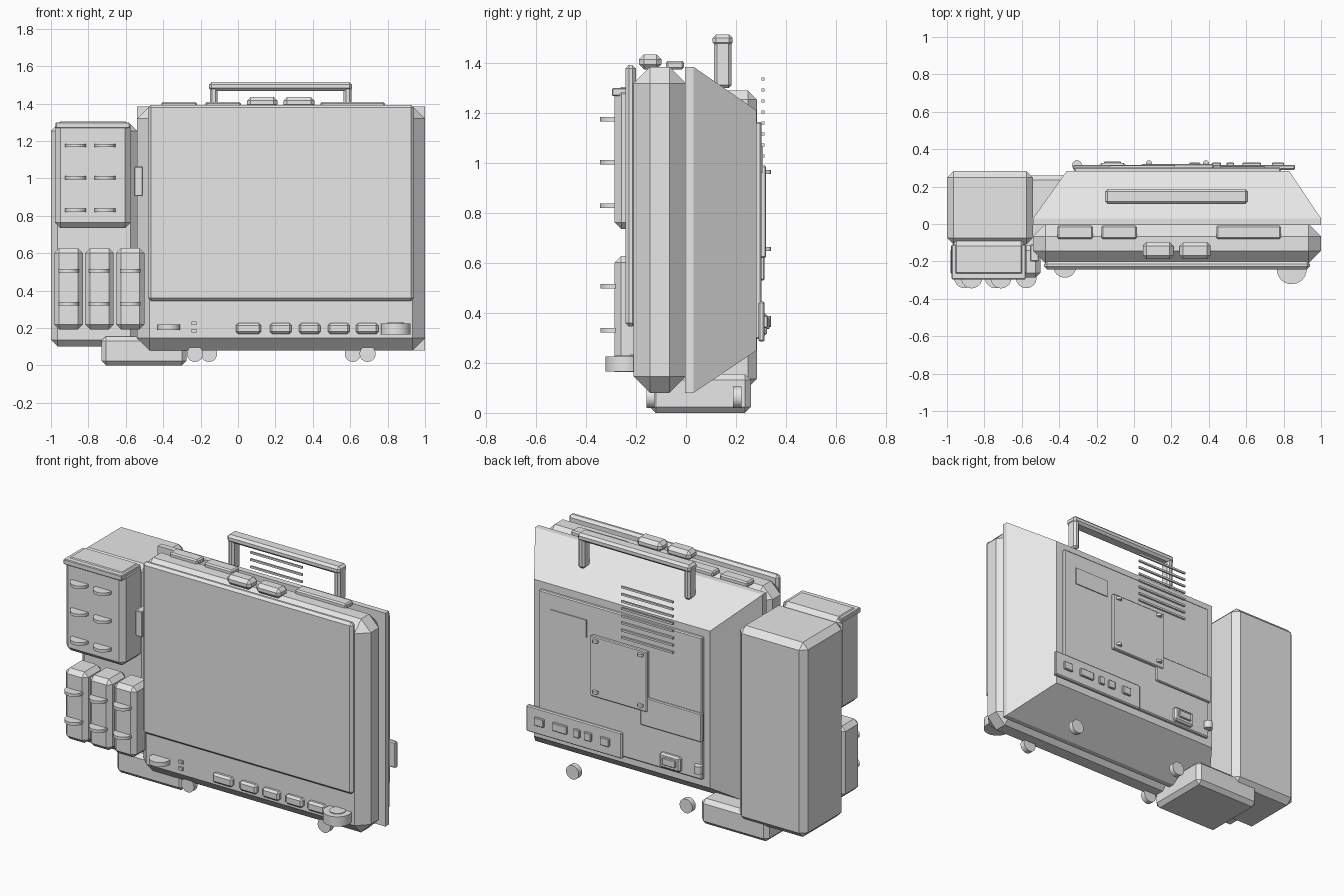
import bpy, bmesh, math

if "Cube" in bpy.data.objects:
    bpy.data.objects.remove(bpy.data.objects["Cube"])

mat = bpy.data.materials.new("plain light grey")
mat.diffuse_color = (0.8, 0.8, 0.8, 1)
mat.use_nodes = True
mat.node_tree.nodes["Principled BSDF"].inputs["Base Color"].default_value = mat.diffuse_color


def finish(name, bm):
    bmesh.ops.recalc_face_normals(bm, faces=bm.faces)
    me = bpy.data.meshes.new(name)
    bm.to_mesh(me)
    bm.free()
    me.materials.append(mat)
    ob = bpy.data.objects.new(name, me)
    bpy.context.collection.objects.link(ob)
    return ob


def box(name, x, y, z, bevel=0.0):
    """Box given by its (min, max) along each axis, with a one-step chamfer."""
    bm = bmesh.new()
    bmesh.ops.create_cube(bm, size=1)
    for v in bm.verts:
        for i, (a, b) in enumerate((x, y, z)):
            v.co[i] = (a + b) / 2 + v.co[i] * (b - a)
    if bevel:
        bmesh.ops.bevel(bm, geom=bm.edges[:], offset=bevel, segments=1,
                        affect='EDGES', clamp_overlap=True)
    return finish(name, bm)


def disc(name, centre, radius, height, axis='z', sides=32):
    """Round disc standing along z, or along y."""
    bm = bmesh.new()
    bmesh.ops.create_cone(bm, cap_ends=True, segments=sides, radius1=radius,
                          radius2=radius, depth=height)
    for v in bm.verts:
        if axis == 'y':
            v.co.y, v.co.z = -v.co.z, v.co.y
        for i in range(3):
            v.co[i] += centre[i]
    for f in bm.faces:
        f.smooth = len(f.verts) == 4
    for e in bm.edges:
        e.smooth = e.calc_face_angle(0) < math.radians(40)
    return finish(name, bm)


# Main body: chamfered front housing and screen plate
box("front_housing", (-.54, 1.0), (-.21, 0), (.08, 1.385), .066)
box("screen_plate", (-.48, .94), (-.243, -.2), (.345, 1.393), .015)

# Tapering rear shell: rim rectangle, then slopes to the small back face
bm = bmesh.new()
rings = [[bm.verts.new((x, y, z)) for x, z in ((x0, z0), (x1, z0), (x1, z1), (x0, z1))]
         for y, x0, x1, z0, z1 in ((-.005, -.54, 1, .08, 1.385), (.03, -.54, 1, .08, 1.385),
                                   (.283, -.36, .83, .25, 1.21))]
for a, b in zip(rings, rings[1:]):
    for i in range(4):
        bm.faces.new((a[i], a[(i + 1) % 4], b[(i + 1) % 4], b[i]))
bm.faces.new(rings[0])
bm.faces.new(rings[-1])
finish("rear_shell", bm)

# Back panel with covers, label, vent slats and screws
box("back_panel", (-.32, .785), (.27, .302), (.295, 1.165), .006)
box("square_cover", (.04, .425), (.29, .321), (.62, .99), .005)
box("lower_cover", (-.325, .09), (.29, .315), (.53, .705), .005)
box("label_plate", (.46, .70), (.298, .308), (.96, 1.067))
for i in range(8):
    z = 1.336 - .044 * i
    box("vent_slat", (-.13, .22), (.303, .314), (z - .006, z + .006))
for x in (.08, .385):
    for z in (.655, .965):
        disc("cover_screw", (x, .323, z), .017, .016, sides=16)

# Port strip and its ports, power socket, small knob
box("port_strip", (.215, .862), (.29, .315), (.285, .445), .006)
for x, w in ((.77, .065), (.63, .1), (.515, .04), (.44, .05), (.325, .06)):
    box("port", (x - w / 2, x + w / 2), (.305, .328), (.34, .39), .004)
box("power_socket", (-.185, -.045), (.29, .325), (.31, .40), .01)
box("power_inlet", (-.16, -.07), (.31, .335), (.335, .38), .004)
disc("antenna_socket", (-.305, .315, .366), .026, .045)

# Carrying handle
box("handle_bar", (-.155, .61), (.107, .187), (1.468, 1.515), .014)
for x in (-.13, .586):
    box("handle_post", (x - .021, x + .021), (.112, .182), (1.30, 1.50), .012)

# Top buttons and flat strips
for a, b in ((.047, .21), (.243, .41)):
    box("top_button", (a, b), (-.188, -.098), (1.375, 1.435), .02)
for a, b in ((-.41, -.22), (-.175, .015), (.44, .785)):
    box("top_strip", (a, b), (-.08, -.008), (1.375, 1.409), .008)

# Front control row
for a, b in ((-.012, .123), (.17, .287), (.325, .44), (.48, .597), (.63, .75)):
    box("front_button", (a, b), (-.238, -.2), (.168, .226), .012)
for z in (.185, .225):
    box("indicator_light", (-.248, -.222), (-.222, -.2), (z - .009, z + .009))
disc("left_dial", (-.37, -.226, .204), .061, .028)
disc("right_knob", (.843, -.242, .195), .08, .06)
disc("knob_cap", (.843, -.242, .197), .045, .066)

# Feet
for x, y in ((-.23, -.142), (.693, -.142), (-.155, .205), (.614, .205)):
    disc("foot", (x, y, .062), .043, .033, 'y')

# Side tower, base block and clip
box("side_tower", (-1, -.54), (-.11, .284), (.10, 1.29), .036)
box("base_block", (-.73, -.275), (-.145, .26), (0, .155), .024)
box("side_clip", (-.555, -.51), (-.2, -.11), (.905, 1.063), .004)

# Tower front: upper pack with lip and discs, three lower packs
box("upper_pack", (-.978, -.575), (-.287, -.09), (.735, 1.305), .028)
box("upper_pack_lip", (-.975, -.58), (-.296, -.11), (1.268, 1.3), .004)
for x in (-.868, -.711):
    for z in (.83, 1.004, 1.176):
        disc("pack_disc", (x, -.288, z), .056, .018)
for x in (-.906, -.741, -.576):
    box("lower_pack", (x - .076, x + .076), (-.287, -.115), (.193, .627), .026)
    for z in (.33, .506):
        disc("pack_disc", (x, -.288, z), .055, .018)
